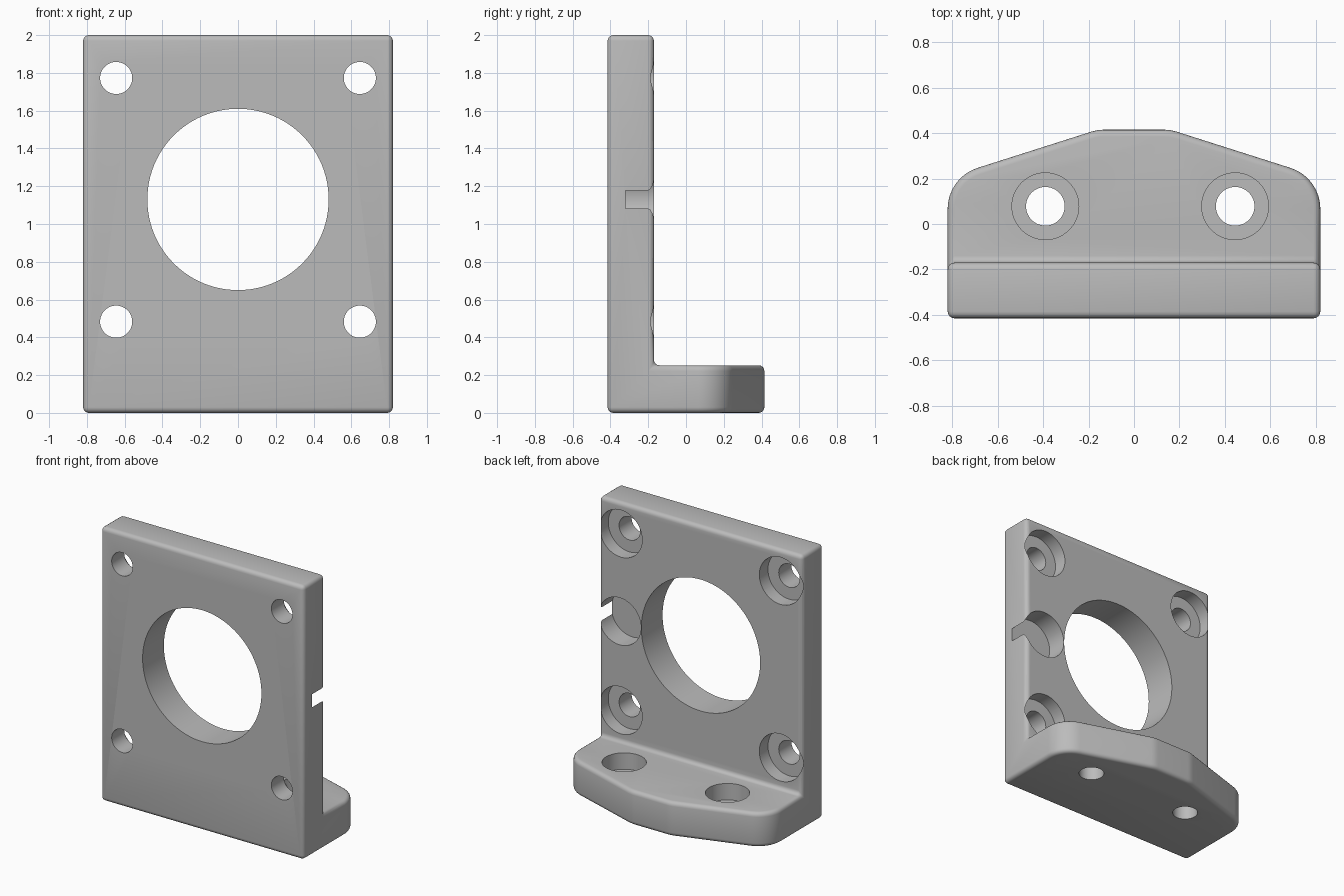
import bpy, bmesh, math
from mathutils import Vector, Matrix

if "Cube" in bpy.data.objects:
    bpy.data.objects.remove(bpy.data.objects["Cube"], do_unlink=True)

W, D, H = 0.82, 0.415, 2.0        # half width, half depth, height
BACK, FOOT = -0.17, 0.252         # rear of the plate, top of the foot

grey = bpy.data.materials.new("plain_grey")
grey.use_nodes = True
grey.diffuse_color = (0.5, 0.5, 0.5, 1)
grey.node_tree.nodes["Principled BSDF"].inputs["Base Color"].default_value = (0.5, 0.5, 0.5, 1)


def make_object(name, bm):
    bmesh.ops.recalc_face_normals(bm, faces=bm.faces[:])
    mesh = bpy.data.meshes.new(name)
    bm.to_mesh(mesh)
    bm.free()
    mesh.materials.append(grey)
    ob = bpy.data.objects.new(name, mesh)
    bpy.context.collection.objects.link(ob)
    return ob


def prism(name, points, direction):
    """Closed outline extruded along a direction."""
    bm = bmesh.new()
    face = bm.faces.new([bm.verts.new(p) for p in points])
    new = bmesh.ops.extrude_face_region(bm, geom=[face])["geom"]
    verts = [g for g in new if isinstance(g, bmesh.types.BMVert)]
    bmesh.ops.translate(bm, verts=verts, vec=direction)
    return make_object(name, bm)


def round_corner(before, corner, after, radius, steps):
    """Points of an arc tangent to both sides of a corner."""
    a = (before - corner).normalized()
    b = (after - corner).normalized()
    half = a.angle(b) / 2
    centre = corner + (a + b).normalized() * radius / math.sin(half)
    start = corner + a * radius / math.tan(half) - centre
    end = corner + b * radius / math.tan(half) - centre
    total = start.angle(end)
    return [centre + (start * math.sin(total * (1 - i / steps))
                      + end * math.sin(total * i / steps)) / math.sin(total)
            for i in range(steps + 1)]


def apply(ob, kind, **settings):
    mod = ob.modifiers.new(kind.title(), kind)
    for key, value in settings.items():
        setattr(mod, key, value)
    bpy.context.view_layer.objects.active = ob
    bpy.ops.object.modifier_apply(modifier=mod.name)


def combine(ob, tool, operation):
    apply(ob, 'BOOLEAN', object=tool, operation=operation, solver='EXACT')
    bpy.data.objects.remove(tool, do_unlink=True)


def bore(ob, centre, axis, radius, length, sides=48):
    """Cut a round hole centred on a point, along Y or Z."""
    bm = bmesh.new()
    turn = Matrix.Rotation(math.pi / 2, 4, 'X') if axis == 'Y' else Matrix()
    bmesh.ops.create_cone(bm, cap_ends=True, segments=sides, radius1=radius, radius2=radius,
                          depth=length, matrix=Matrix.Translation(centre) @ turn)
    combine(ob, make_object("hole_cutter", bm), 'DIFFERENCE')


# L-shaped side profile, trimmed by the plan outline
profile = [(-1, 0), (1, 0), (1, FOOT), (BACK, FOOT), (BACK, H), (-1, H)]
bracket = prism("mounting_bracket", [(-1.5, y, z) for y, z in profile], (3, 0, 0))

side, shoulder, nose = Vector((W, -D, 0)), Vector((W, 0.205, 0)), Vector((0.16, D, 0))
half = [side]
half += round_corner(side, shoulder, nose, 0.19, 12)
half += round_corner(shoulder, nose, Vector((-0.16, D, 0)), 0.19, 4)
outline = half + [Vector((-p.x, p.y, 0)) for p in reversed(half)]
plan = prism("plan_cutter", [p - Vector((0, 0, 0.0)) for p in outline], (0, 0, 3))
plan.location.z = -0.5
bpy.context.view_layer.update()
combine(bracket, plan, 'INTERSECT')

# Rounded outer edges and inner fillet
apply(bracket, 'BEVEL', width=0.03, segments=4, limit_method='ANGLE',
      angle_limit=math.radians(50), use_clamp_overlap=False)

# Large central opening
bore(bracket, (0, -0.3, 1.13), 'Y', 0.48, 1, 96)

# Corner bolt holes with counterbores on the rear
for x in (-0.645, 0.645):
    for z in (0.483, 1.773):
        bore(bracket, (x, -0.3, z), 'Y', 0.085, 1)
        bore(bracket, (x, BACK, z), 'Y', 0.172, 0.2)

# Blind pocket beside the opening
bore(bracket, (0.655, BACK, 1.13), 'Y', 0.172, 0.3)

# Counterbored holes in the foot
for x in (-0.39, 0.445):
    bore(bracket, (x, 0.078, 0.1), 'Z', 0.085, 1)
    bore(bracket, (x, 0.078, FOOT), 'Z', 0.147, 0.24)

bpy.ops.object.select_all(action='DESELECT')
bracket.select_set(True)
bpy.context.view_layer.objects.active = bracket
bpy.ops.object.shade_smooth_by_angle(angle=math.radians(35))
